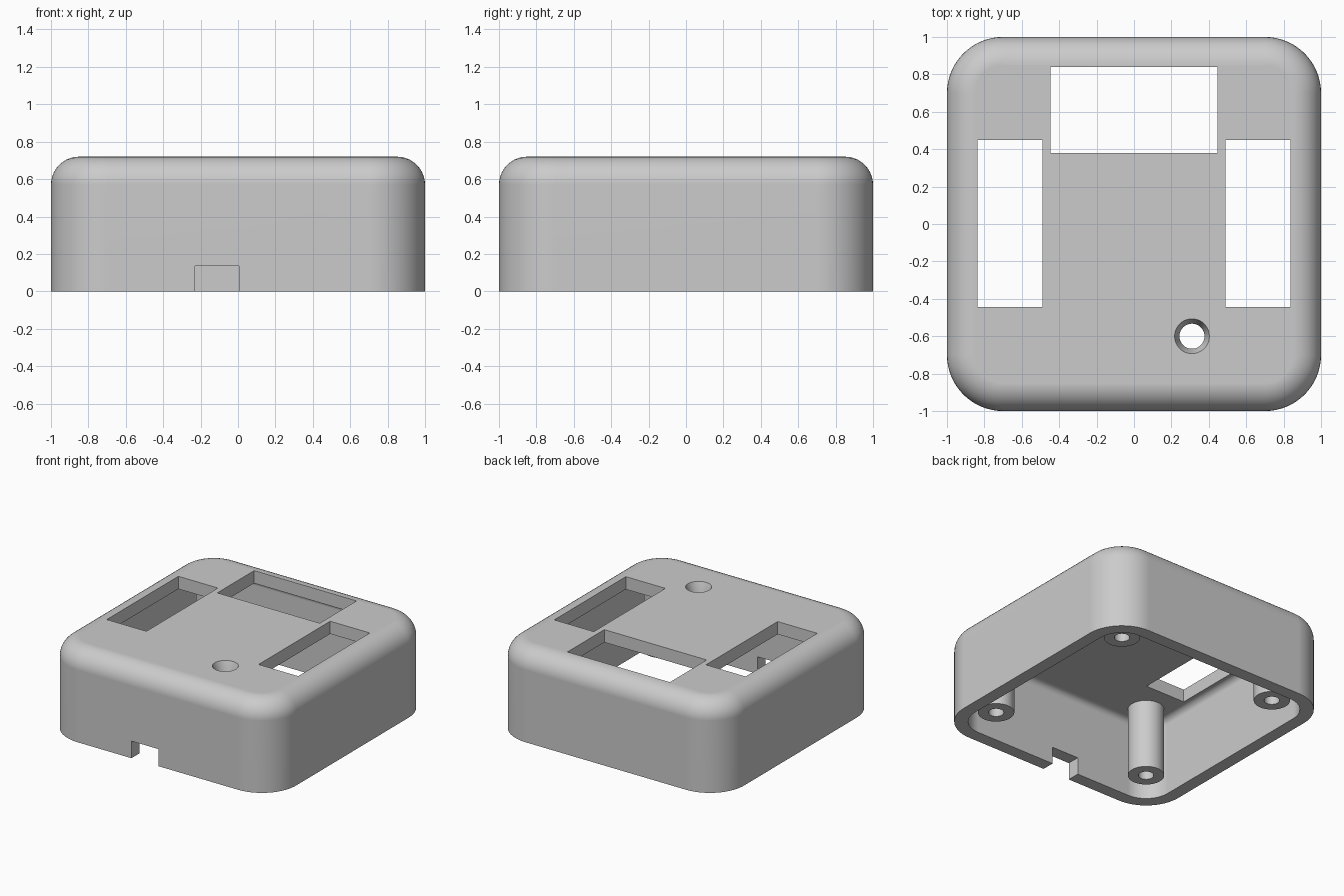
import bpy, bmesh
from math import sin, cos, pi, radians

if "Cube" in bpy.data.objects:
    bpy.data.objects.remove(bpy.data.objects["Cube"], do_unlink=True)

HEIGHT, WALL, CORNER, FILLET = 0.72, 0.10, 0.30, 0.15
ROOF = HEIGHT - WALL

grey = bpy.data.materials.new("light_grey")
grey.use_nodes = True
grey.diffuse_color = (0.6, 0.6, 0.6, 1)
grey.node_tree.nodes["Principled BSDF"].inputs["Base Color"].default_value = (0.6, 0.6, 0.6, 1)


def add_object(name, bm):
    bmesh.ops.recalc_face_normals(bm, faces=bm.faces)
    mesh = bpy.data.meshes.new(name)
    bm.to_mesh(mesh)
    bm.free()
    mesh.materials.append(grey)
    obj = bpy.data.objects.new(name, mesh)
    bpy.context.collection.objects.link(obj)
    return obj


def loft(name, rings):
    """Skin closed rings of points and cap both ends."""
    bm = bmesh.new()
    loops = [[bm.verts.new(p) for p in ring] for ring in rings]
    n = len(loops[0])
    for a, b in zip(loops, loops[1:]):
        for i in range(n):
            j = (i + 1) % n
            bm.faces.new((a[i], a[j], b[j], b[i]))
    bm.faces.new(loops[0])
    bm.faces.new(loops[-1])
    return add_object(name, bm)


def rounded_block(name, half, corner, fillet, z0, z1, seg=16, fseg=10):
    """Square block with round corners and a filleted top edge."""
    centre = half - corner

    def ring(r, z):
        pts = []
        for q, (sx, sy) in enumerate(((1, 1), (-1, 1), (-1, -1), (1, -1))):
            for i in range(seg + 1):
                a = (q + i / seg) * pi / 2
                pts.append((sx * centre + r * cos(a), sy * centre + r * sin(a), z))
        return pts

    rings = [ring(corner, z0)]
    for i in range(fseg + 1):
        a = i / fseg * pi / 2
        rings.append(ring(corner - fillet + fillet * cos(a), z1 - fillet + fillet * sin(a)))
    return loft(name, rings)


def turned(name, profile, x, y, seg=48):
    """Round part from (radius, height) pairs."""
    return loft(name, [[(x + r * cos(2 * pi * i / seg), y + r * sin(2 * pi * i / seg), z)
                        for i in range(seg)] for r, z in profile])


def box(name, x0, x1, y0, y1, z0, z1):
    return loft(name, [[(x0, y0, z), (x1, y0, z), (x1, y1, z), (x0, y1, z)] for z in (z0, z1)])


def activate(obj):
    bpy.ops.object.select_all(action="DESELECT")
    obj.select_set(True)
    bpy.context.view_layer.objects.active = obj


def cut(target, cutter):
    cutter.hide_render = True
    mod = target.modifiers.new("cut", "BOOLEAN")
    mod.operation, mod.solver, mod.object = "DIFFERENCE", "EXACT", cutter
    activate(target)
    bpy.ops.object.modifier_apply(modifier=mod.name)
    bpy.data.objects.remove(cutter, do_unlink=True)


def smooth(obj):
    activate(obj)
    bpy.ops.object.shade_smooth_by_angle(angle=radians(25))
    mod = obj.modifiers.new("flat_normals", "WEIGHTED_NORMAL")
    mod.keep_sharp = True


# Hollow case, open at the bottom
case = rounded_block("case_shell", 1.0, CORNER, FILLET, 0, HEIGHT)
cut(case, rounded_block("cavity", 1 - WALL, CORNER - WALL, FILLET - WALL, -0.1, ROOF))

# Three rectangular windows in the roof
top = HEIGHT + 0.1
cut(case, box("back_window", -0.447, 0.447, 0.38, 0.84, 0.5, top))
cut(case, box("left_window", 0.49, 0.836, -0.443, 0.45, 0.5, top))
cut(case, box("right_window", -0.836, -0.49, -0.443, 0.45, 0.5, top))

# Tapered button hole
cut(case, turned("button_hole", [(0.067, 0.5), (0.067, HEIGHT - 0.07), (0.093, HEIGHT),
                                 (0.093, top)], 0.31, -0.6))

# Cable notch in the front wall
cut(case, box("cable_notch", -0.23, 0.005, -1.1, -0.8, -0.1, 0.135))
smooth(case)

# Screw posts with blind holes, one in each corner
post = [(0.055, 0.55), (0.055, 0.075), (0.13, 0.075), (0.13, ROOF + 0.02)]
for y, end in ((-0.7, "front"), (0.7, "back")):
    for x, side in ((0.7, "left"), (-0.7, "right")):
        smooth(turned(f"{end}_{side}_screw_post", post, x, y))
